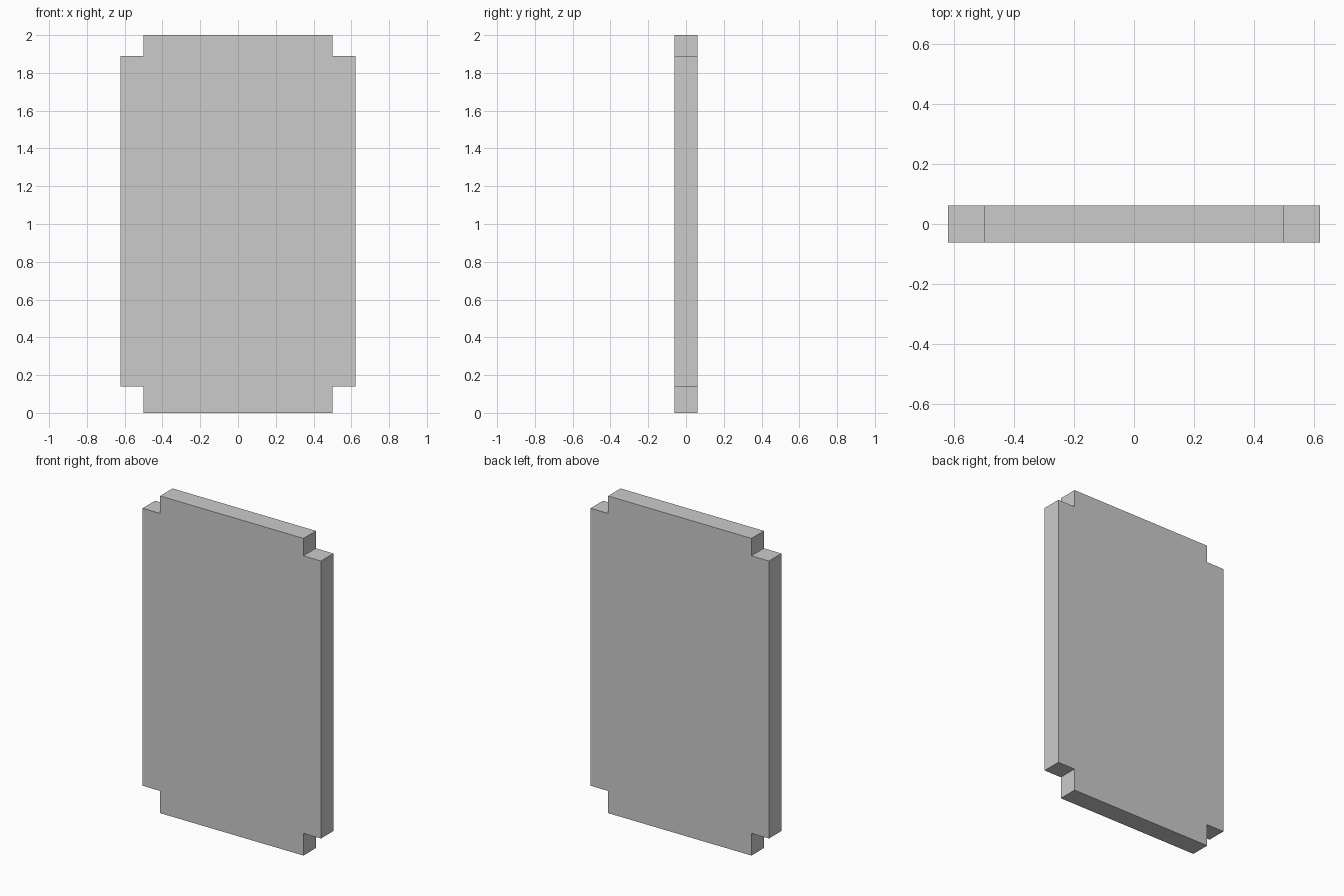
import bpy, bmesh

if "Cube" in bpy.data.objects:
    bpy.data.objects.remove(bpy.data.objects["Cube"])

HALF_DEPTH = 0.062

# Right half of the panel outline (x, z), bottom to top
right = [(0.5, 0), (0.5, 0.14), (0.622, 0.14), (0.622, 1.89), (0.5, 1.89), (0.5, 2)]
outline = right + [(-x, z) for x, z in reversed(right)]

# Notched panel: outline face extruded through its thickness
bm = bmesh.new()
face = bm.faces.new([bm.verts.new((x, -HALF_DEPTH, z)) for x, z in outline])
geom = bmesh.ops.extrude_face_region(bm, geom=[face])["geom"]
moved = [v for v in geom if isinstance(v, bmesh.types.BMVert)]
bmesh.ops.translate(bm, verts=moved, vec=(0, 2 * HALF_DEPTH, 0))
bmesh.ops.recalc_face_normals(bm, faces=bm.faces)

mesh = bpy.data.meshes.new("notched_panel")
bm.to_mesh(mesh)
bm.free()
bpy.context.collection.objects.link(bpy.data.objects.new("notched_panel", mesh))
